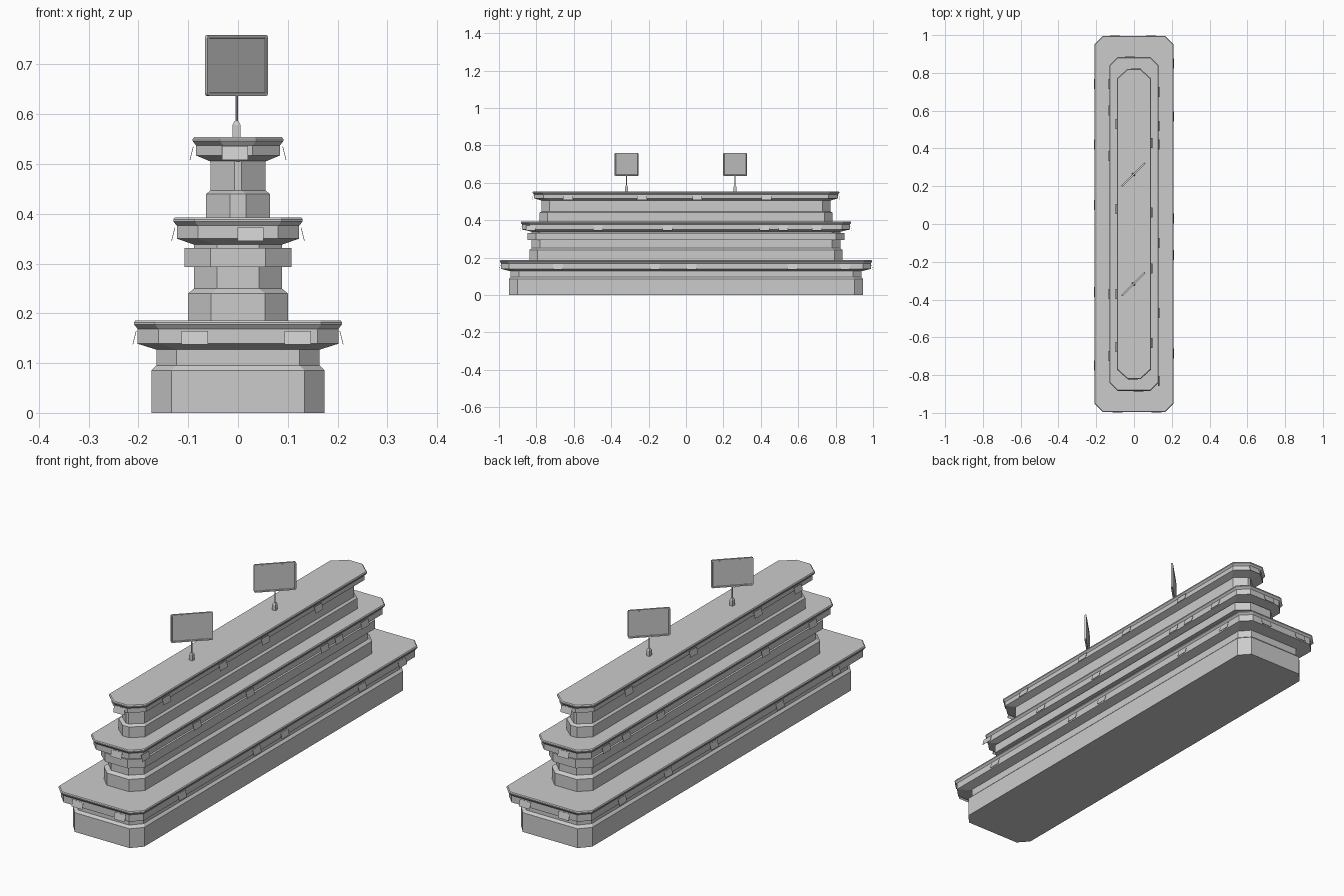
import bpy, bmesh, math
from mathutils import Matrix, Vector

cube = bpy.data.objects.get("Cube")
if cube:
    bpy.data.objects.remove(cube)

grey = bpy.data.materials.new("matte grey")
grey.use_nodes = True
COLOUR = (0.6, 0.6, 0.6, 1)
grey.diffuse_color = COLOUR
grey.node_tree.nodes["Principled BSDF"].inputs["Base Color"].default_value = COLOUR


def finish(name, bm):
    bmesh.ops.recalc_face_normals(bm, faces=bm.faces)
    mesh = bpy.data.meshes.new(name)
    bm.to_mesh(mesh)
    bm.free()
    mesh.materials.append(grey)
    ob = bpy.data.objects.new(name, mesh)
    bpy.context.collection.objects.link(ob)
    return ob


def outline(hw, hl, cx, cy):
    """Rectangle with cut corners, counter-clockwise."""
    quarter = [(hw, hl - cy), (hw - cx, hl)]
    half = quarter + [(-x, y) for x, y in reversed(quarter)]
    return half + [(-x, -y) for x, y in half]


def loft(name, levels, cx, cy):
    """Stack of cut-corner outlines; each level is (z, half width, half length)."""
    bm = bmesh.new()
    rings = [[bm.verts.new((x, y, z)) for x, y in outline(hw, hl, cx, cy)]
             for z, hw, hl in levels]
    n = len(rings[0])
    for a, b in zip(rings, rings[1:]):
        for i in range(n):
            j = (i + 1) % n
            bm.faces.new((a[i], a[j], b[j], b[i]))
    bm.faces.new(rings[0])
    bm.faces.new(rings[-1])
    return finish(name, bm)


def shelf(name, z, top, hw, hl, body_hw, body_hl, cx, cy):
    """Tray with sloped underside, upright rim and flared lip."""
    h = top - z
    loft(name, [(z, body_hw, body_hl), (z + 0.012, hw - 0.007, hl - 0.007),
                (top - 0.017, hw - 0.007, hl - 0.007), (top - 0.008, hw, hl),
                (top - 0.004, hw, hl), (top, hw - 0.003, hl - 0.003)], cx, cy)


def box(bm, size, matrix):
    bmesh.ops.create_cube(bm, size=1, matrix=matrix @ Matrix.Diagonal((*size, 1)))


# Stepped bodies
loft("lower_body", [(0, .174, .947), (.085, .174, .947),
                    (.095, .164, .937), (.128, .164, .937)], .040, .045)
loft("middle_body", [(.186, .10, .838), (.24, .10, .838),
                     (.25, .088, .825), (.338, .088, .825)], .046, .045)
loft("upper_body", [(.393, .064, .783), (.44, .064, .783),
                    (.447, .055, .772), (.506, .055, .772)], .048, .042)
loft("middle_band", [(.293, .107, .848), (.331, .107, .848)], .052, .045)

# Shelves
shelf("lower_shelf", .127, .186, .209, .995, .164, .937, .042, .042)
shelf("middle_shelf", .338, .393, .130, .883, .088, .825, .043, .043)
shelf("upper_shelf", .505, .554, .091, .820, .055, .772, .055, .050)


# Price tags leaning outward beneath each lip
def tags(name, hw, hl, z, right, left, front, back):
    bm = bmesh.new()
    places = [(hw, y, 90) for y in right] + [(-hw, y, -90) for y in left]
    places += [(x, -hl, 0) for x in front] + [(x, hl, 180) for x in back]
    for x, y, turn in places:
        m = (Matrix.Translation((x, y, z)) @ Matrix.Rotation(math.radians(turn), 4, 'Z')
             @ Matrix.Rotation(math.radians(-14), 4, 'X'))
        box(bm, (.053, .0012, .028), m)
    finish(name, bm)


tags("lower_tags", .208, .995, .151, (-.685, -.165, .03, .57, .85),
     (-.75, -.36, .1, .42, .74), (-.087, .12), (-.1, .09))
tags("middle_tags", .130, .883, .359, (-.83, -.47, -.10, .42, .52, .70),
     (-.70, -.37, .36, .60, .74), (.025,), (-.02,))
tags("upper_tags", .093, .820, .522, (-.63, -.235, .06, .43),
     (-.65, -.37, .08, .53), (-.006,), (.01,))


# Sign stands turned diagonally on the top shelf
def sign(name, y):
    place = Matrix.Translation((-.003, y, 0))
    bm = bmesh.new()
    box(bm, (.016, .016, .024), place @ Matrix.Translation((0, 0, .566)))
    bmesh.ops.create_cone(bm, cap_ends=True, segments=4, radius1=.0113, radius2=.006, depth=.008,
                          matrix=place @ Matrix.Translation((0, 0, .582))
                          @ Matrix.Rotation(math.radians(45), 4, 'Z'))
    bmesh.ops.create_cone(bm, cap_ends=True, segments=8, radius1=.0025, radius2=.0025, depth=.065,
                          matrix=place @ Matrix.Translation((0, 0, .61)))
    finish(name + "_stand", bm)

    bm = bmesh.new()
    box(bm, (.172, .008, .123), Matrix())
    uprights = [e for e in bm.edges if abs(e.verts[0].co.y - e.verts[1].co.y) > .001]
    bmesh.ops.bevel(bm, geom=uprights, offset=.006, segments=2, affect='EDGES', profile=.5)
    bm.normal_update()
    faces = [f for f in bm.faces if abs(f.normal.y) > .9]
    bmesh.ops.inset_individual(bm, faces=faces, thickness=.006)
    bmesh.ops.inset_individual(bm, faces=faces, thickness=.001, depth=-.002)
    panel = finish(name + "_panel", bm)
    panel.location = (-.003, y, .698)
    panel.rotation_euler.z = math.radians(45)


sign("front_sign", -.318)
sign("back_sign", .262)
